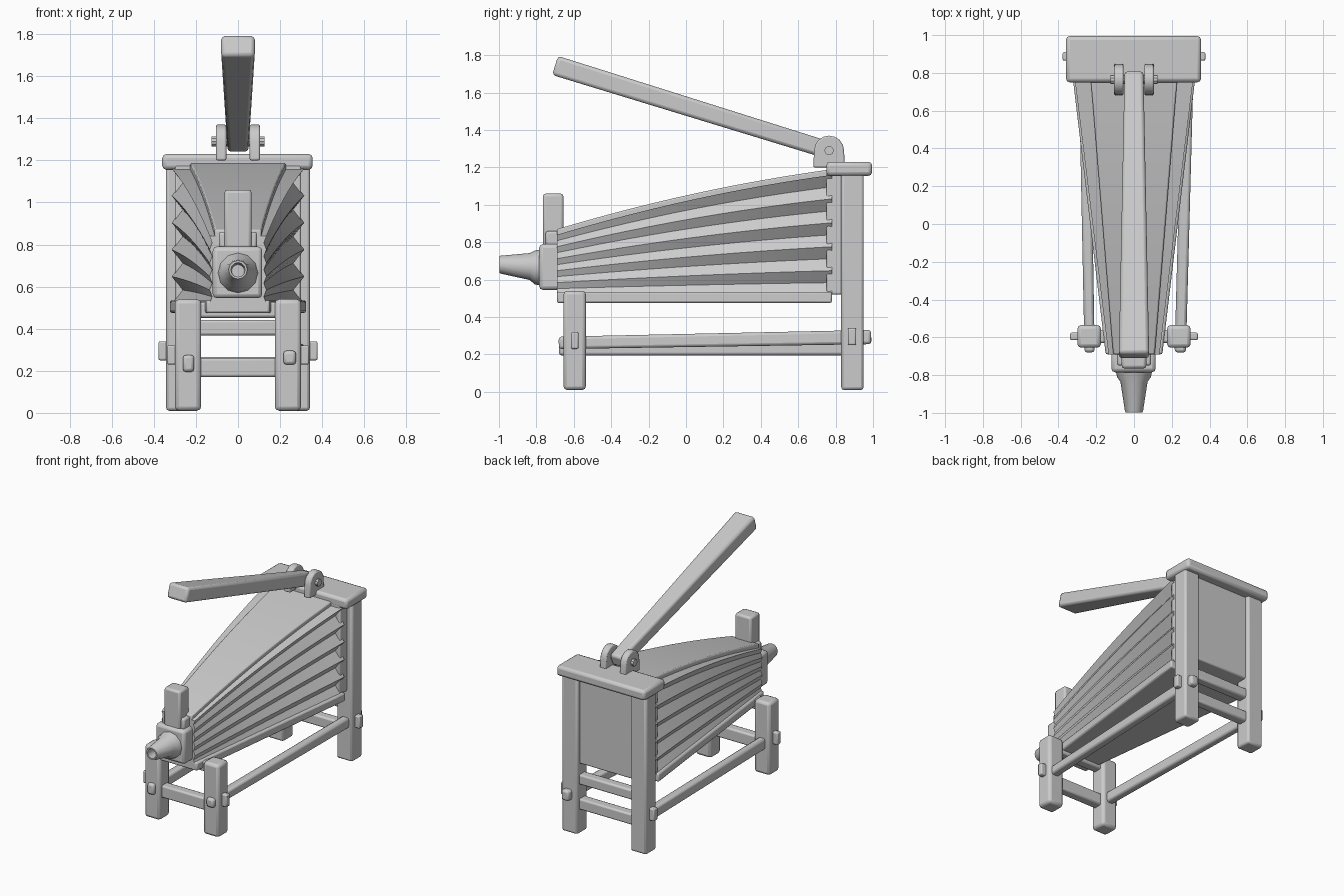
import bpy, bmesh, math
from mathutils import Vector

old = bpy.data.objects.get("Cube")
if old:
    bpy.data.objects.remove(old, do_unlink=True)

wood = bpy.data.materials.new("plain grey")
wood.use_nodes = True
GREY = (0.6, 0.6, 0.6, 1)
wood.diffuse_color = GREY
wood.node_tree.nodes["Principled BSDF"].inputs["Base Color"].default_value = GREY


def finish(name, bm, bevel=0.0):
    """Turn a bmesh into a softly bevelled object."""
    bmesh.ops.recalc_face_normals(bm, faces=bm.faces)
    me = bpy.data.meshes.new(name)
    bm.to_mesh(me)
    bm.free()
    me.materials.append(wood)
    ob = bpy.data.objects.new(name, me)
    bpy.context.collection.objects.link(ob)
    if bevel:
        mod = ob.modifiers.new("Bevel", 'BEVEL')
        mod.width = bevel
        mod.segments = 2
    bpy.ops.object.select_all(action='DESELECT')
    ob.select_set(True)
    bpy.context.view_layer.objects.active = ob
    bpy.ops.object.shade_smooth_by_angle(angle=math.radians(35))
    return ob


def loft(name, rings, bevel=0.0):
    """Join closed rings of points and cap both ends."""
    bm = bmesh.new()
    rows = [[bm.verts.new(p) for p in ring] for ring in rings]
    n = len(rows[0])
    for a, b in zip(rows, rows[1:]):
        for i in range(n):
            j = (i + 1) % n
            bm.faces.new((a[i], a[j], b[j], b[i]))
    bm.faces.new(rows[0])
    bm.faces.new(rows[-1])
    return finish(name, bm, bevel)


def box(name, x, y, z, bevel=0.015):
    rings = [[(x[0], y[0], h), (x[1], y[0], h), (x[1], y[1], h), (x[0], y[1], h)] for h in z]
    return loft(name, rings, bevel)


def beam(name, a, b, size_a, size_b, bevel=0.015):
    """Tapered square bar between two points; sizes are half width and half depth."""
    a, b = Vector(a), Vector(b)
    d = (b - a).normalized()
    side = d.cross(Vector((0, 0, 1))).normalized()
    up = side.cross(d)
    rings = []
    for p, (w, h) in ((a, size_a), (b, size_b)):
        rings.append([p + side * w * s + up * h * t for s, t in ((-1, -1), (1, -1), (1, 1), (-1, 1))])
    return loft(name, rings, bevel)


def lerp(a, b, t):
    return a + (b - a) * t


# Bellows body shape along its length, t = 0 at the nozzle and 1 at the frame
FRONT, BACK, STEPS, PLEATS = -0.69, 0.78, 12, 5


def top_z(t):
    return lerp(0.87, 1.19, t) + 0.12 * t * (1 - t)


def pleat_ring(t):
    y, low, high = lerp(FRONT, BACK, t), 0.52, top_z(t) - 0.03
    width, fold = lerp(0.135, 0.315, t), lerp(0.012, 0.05, t)
    side = []
    for i in range(2 * PLEATS + 1):
        x = width - (fold if i % 2 else 0)
        side.append((x, y, lerp(low, high, i / (2 * PLEATS))))
    return side + [(-x, y, z) for x, y, z in reversed(side)]


stations = [i / STEPS for i in range(STEPS + 1)]
loft("pleated_sides", [pleat_ring(t) for t in stations])


def board_ring(t, w0, w1, low, high):
    w, y = lerp(w0, w1, t), lerp(FRONT, BACK, t)
    return [(-w, y, low), (w, y, low), (w, y, high), (-w, y, high)]


loft("top_board", [board_ring(t, 0.11, 0.23, top_z(t) - 0.05, top_z(t)) for t in stations], 0.008)
loft("bottom_board", [board_ring(t, 0.15, 0.325, 0.475, 0.535) for t in stations], 0.01)

# Rear frame
box("back_panel", (-0.3, 0.3), (0.75, 0.92), (0.52, 1.18), 0.01)
box("rear_cap", (-0.36, 0.355), (0.75, 0.995), (1.155, 1.23), 0.02)

# Legs, pegs and pivot cheeks on both sides
for s, label in ((1, "left"), (-1, "right")):
    span = lambda a, b: tuple(sorted((s * a, s * b)))
    box(label + "_back_leg", span(0.215, 0.342), (0.83, 0.95), (0.01, 1.17))
    box(label + "_front_leg", span(0.175, 0.3), (-0.655, -0.535), (0.01, 0.54), 0.02)
    box(label + "_back_peg", span(0.32, 0.378), (0.865, 0.91), (0.25, 0.34), 0.008)
    box(label + "_front_peg", span(0.28, 0.338), (-0.615, -0.575), (0.23, 0.32), 0.008)
    # Round-topped cheek holding the lever
    outline = [(0.68, 1.2)]
    for k in range(9):
        a = math.pi * (1 - k / 8)
        outline.append((0.765 + 0.08 * math.cos(a), 1.29 + 0.08 * math.sin(a)))
    outline.append((0.85, 1.2))
    loft(label + "_pivot_cheek", [[(s * x, y, z) for y, z in outline] for x in (0.055, 0.105)], 0.008)

# Long stretchers and cross rungs
beam("left_stretcher", (0.245, -0.68, 0.262), (0.29, 0.99, 0.293), (0.03, 0.033), (0.03, 0.038))
beam("right_stretcher", (-0.235, -0.68, 0.235), (-0.265, 0.95, 0.235), (0.027, 0.04), (0.03, 0.04))
for name, y, z, half in (("front_low_rung", -0.595, 0.215, 0.045), ("front_high_rung", -0.595, 0.49, 0.038),
                         ("back_low_rung", 0.89, 0.225, 0.04), ("back_high_rung", 0.89, 0.405, 0.037)):
    box(name, (-0.24, 0.24), (y - 0.035, y + 0.035), (z - half, z + half), 0.012)

# Nozzle block and upright post
box("nozzle_block", (-0.12, 0.115), (-0.785, -0.66), (0.545, 0.79), 0.02)
box("block_cap", (-0.09, 0.09), (-0.75, -0.66), (0.77, 0.86), 0.012)
box("front_post", (-0.065, 0.065), (-0.765, -0.655), (0.75, 1.06))

# Hollow tapered nozzle: outside from block to tip, then back inside
SIDES = 12
rings = []
for y, r, z in ((-0.76, 0.1, 0.665), (-0.81, 0.09, 0.665), (-0.835, 0.072, 0.67),
                (-0.99, 0.048, 0.68), (-0.998, 0.044, 0.68), (-0.998, 0.034, 0.68), (-0.88, 0.03, 0.675)):
    rings.append([(r * math.cos(k * math.tau / SIDES), y, z + r * math.sin(k * math.tau / SIDES))
                  for k in range(SIDES)])
loft("nozzle", rings)

# Lever and its pivot pin
beam("lever", (0, -0.70, 1.745), (0, 0.80, 1.28), (0.08, 0.053), (0.05, 0.046), 0.018)
bm = bmesh.new()
bmesh.ops.create_cone(bm, cap_ends=True, segments=10, radius1=0.025, radius2=0.025, depth=0.25)
for v in bm.verts:
    x, y, z = v.co
    v.co = (z, 0.765 + y, 1.29 + x)
finish("pivot_pin", bm)
